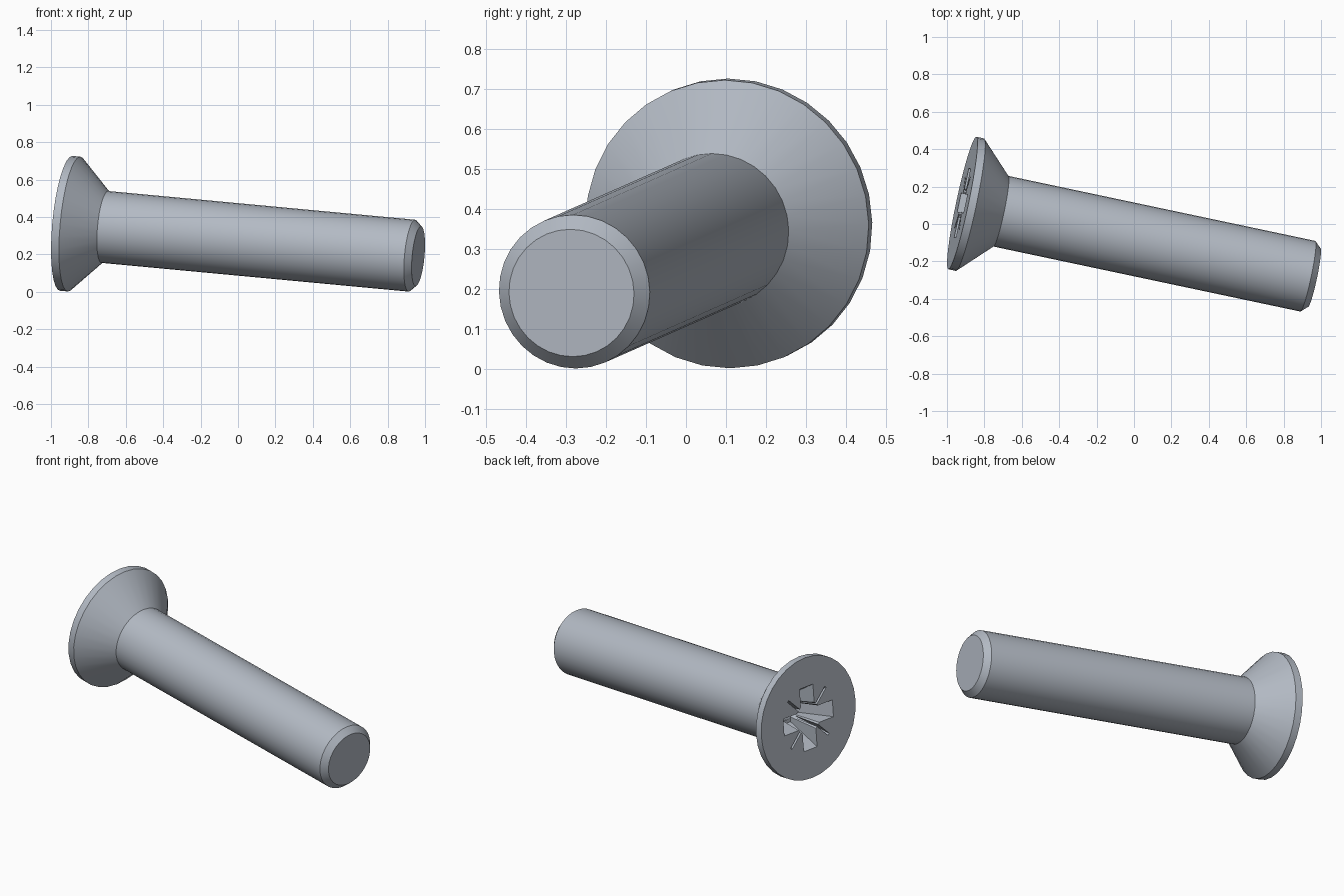
import bpy, bmesh, math
from mathutils import Matrix, Vector

cube = bpy.data.objects.get("Cube")
if cube:
    bpy.data.objects.remove(cube, do_unlink=True)

# Main dimensions
SEGMENTS = 32
HEAD_R, RIM, HEAD_H = 0.362, 0.043, 0.212
SHAFT_R, TIP_R, CHAMFER = 0.193, 0.16, 0.035

# Screw axis: local z runs from the head face to the tip
head_centre = Vector((-0.918, 0.112, 0.366))
tip_centre = Vector((0.964, -0.2865, 0.19))
LENGTH = (tip_centre - head_centre).length
axis = (tip_centre - head_centre).normalized()
side = Vector((0, 0, 1)).cross(axis).normalized()
up = axis.cross(side)
placement = Matrix.Translation(head_centre) @ Matrix((side, up, axis)).transposed().to_4x4()

steel = bpy.data.materials.new("steel_grey")
steel.use_nodes = True
colour = (0.45, 0.49, 0.55, 1)
steel.diffuse_color = colour
steel.node_tree.nodes["Principled BSDF"].inputs["Base Color"].default_value = colour


def make_object(name, bm):
    bmesh.ops.recalc_face_normals(bm, faces=bm.faces)
    mesh = bpy.data.meshes.new(name)
    bm.to_mesh(mesh)
    bm.free()
    mesh.materials.append(steel)
    obj = bpy.data.objects.new(name, mesh)
    bpy.context.collection.objects.link(obj)
    return obj


def lathe(name, profile):
    """Closed solid of revolution from (radius, height) pairs."""
    bm = bmesh.new()
    rings = []
    for r, z in profile:
        angles = [math.tau * i / SEGMENTS for i in range(SEGMENTS)]
        rings.append([bm.verts.new((r * math.cos(a), r * math.sin(a), z)) for a in angles])
    for lower, upper in zip(rings, rings[1:]):
        for i in range(SEGMENTS):
            j = (i + 1) % SEGMENTS
            bm.faces.new((lower[i], lower[j], upper[j], upper[i]))
    bm.faces.new(rings[0])
    bm.faces.new(rings[-1])
    return make_object(name, bm)


def tapered_bar(name, top, bottom, depth, angle):
    """Bar cutter shrinking from its top (length, width) to its bottom."""
    above = 0.02
    bm = bmesh.new()
    bmesh.ops.create_cube(bm, size=1)
    for v in bm.verts:
        length, width = top if v.co.z < 0 else bottom
        v.co = (v.co.x * length, v.co.y * width, -above if v.co.z < 0 else depth)
    bmesh.ops.rotate(bm, verts=bm.verts, matrix=Matrix.Rotation(angle, 3, "Z"))
    return make_object(name, bm)


# Countersunk head, shaft and chamfered tip
screw = lathe("countersunk_screw", [
    (HEAD_R, 0), (HEAD_R, RIM), (SHAFT_R, HEAD_H),
    (SHAFT_R, LENGTH - CHAMFER), (TIP_R, LENGTH)])

# Cross recess: core, two wide bars and two thin diagonal bars
cutters = [lathe("recess_core", [(0.097, -0.02), (0.06, 0.2), (0.01, 0.225)])]
for k in range(2):
    quarter = k * math.pi / 2
    cutters.append(tapered_bar("recess_arm", (0.4, 0.105), (0.16, 0.07), 0.19 + 0.002 * k, quarter))
    cutters.append(tapered_bar("recess_slot", (0.44, 0.014), (0.12, 0.01), 0.17 + 0.002 * k,
                               quarter + math.pi / 4))

bpy.context.view_layer.objects.active = screw
for cutter in cutters:
    cutter.hide_render = True
    cut = screw.modifiers.new("recess", "BOOLEAN")
    cut.operation = "DIFFERENCE"
    cut.solver = "EXACT"
    cut.object = cutter
    bpy.ops.object.modifier_apply(modifier=cut.name)
    bpy.data.objects.remove(cutter, do_unlink=True)

# Smooth round walls with crisp edges
bpy.ops.object.select_all(action="DESELECT")
screw.select_set(True)
bpy.ops.object.shade_smooth_by_angle(angle=math.radians(25))
screw.matrix_world = placement
